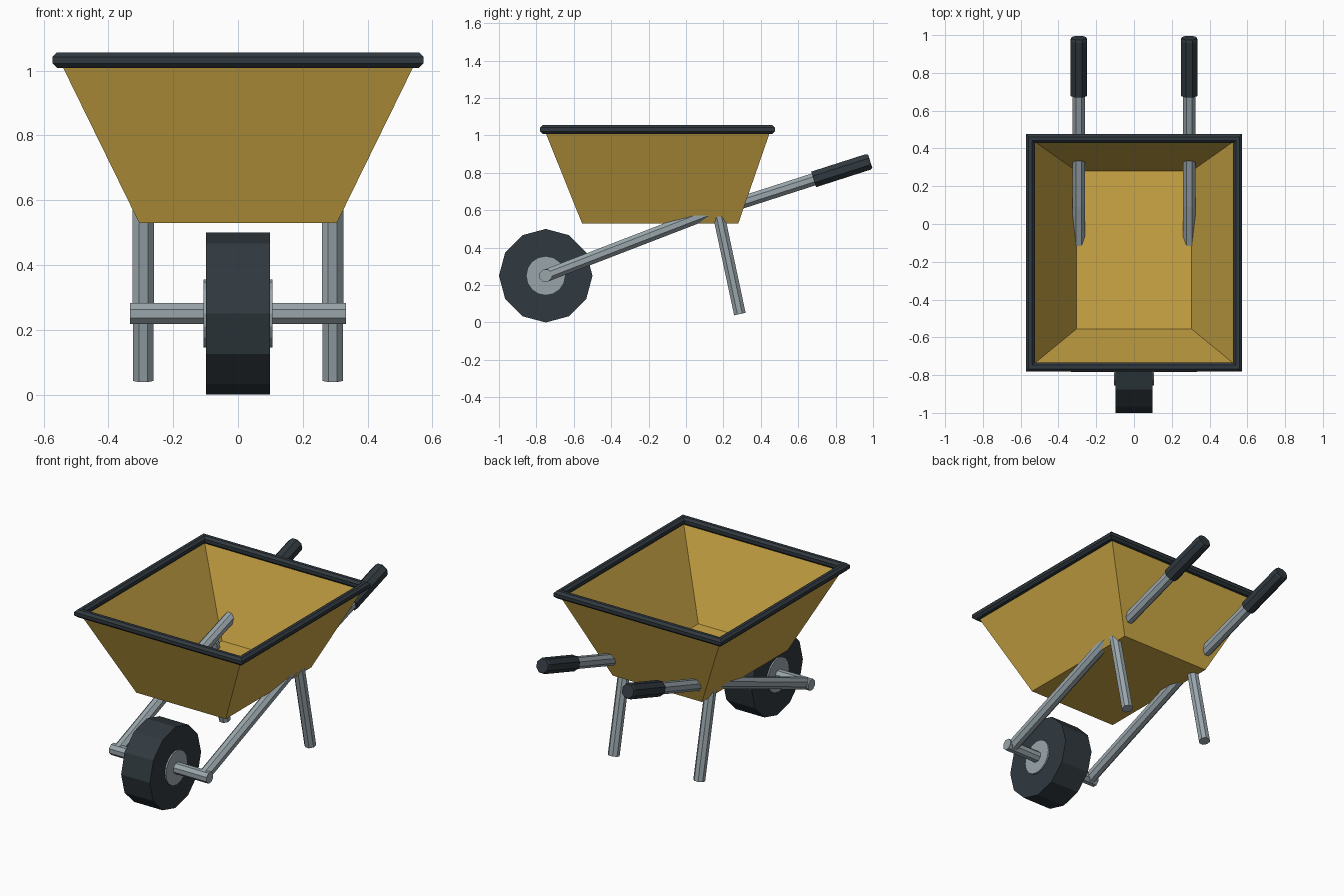
import bpy, bmesh
from math import cos, sin, pi
from mathutils import Vector

cube = bpy.data.objects.get("Cube")
if cube:
    bpy.data.objects.remove(cube, do_unlink=True)


def material(name, rgb):
    m = bpy.data.materials.new(name)
    m.use_nodes = True
    m.diffuse_color = (*rgb, 1)
    m.node_tree.nodes["Principled BSDF"].inputs["Base Color"].default_value = (*rgb, 1)
    return m


YELLOW = material("yellow paint", (0.61, 0.39, 0.06))
STEEL = material("grey steel", (0.32, 0.38, 0.41))
RUBBER = material("dark rubber", (0.030, 0.041, 0.050))


def finish(name, bm, mat):
    mesh = bpy.data.meshes.new(name)
    bmesh.ops.recalc_face_normals(bm, faces=bm.faces)
    bm.to_mesh(mesh)
    bm.free()
    mesh.materials.append(mat)
    obj = bpy.data.objects.new(name, mesh)
    bpy.context.collection.objects.link(obj)
    return obj


def bridge(bm, a, b):
    n = len(a)
    for i in range(n):
        j = (i + 1) % n
        bm.faces.new((a[i], a[j], b[j], b[i]))


def tube(name, path, radii, mat, sides=8, phase=0.5):
    """Capped tube along a path, one radius per point."""
    bm = bmesh.new()
    path = [Vector(p) for p in path]
    rings = []
    for k, p in enumerate(path):
        steps = [path[i + 1] - path[i] for i in (k - 1, k) if 0 <= i < len(path) - 1]
        t = sum((s.normalized() for s in steps), Vector()).normalized()
        side = Vector((1, 0, 0)) if abs(t.x) < 0.5 else Vector((0, 1, 0))
        up = t.cross(side)
        angles = [2 * pi * (i + phase) / sides for i in range(sides)]
        rings.append([bm.verts.new(p + radii[k] * (side * cos(a) + up * sin(a)))
                      for a in angles])
    for a, b in zip(rings, rings[1:]):
        bridge(bm, a, b)
    bm.faces.new(rings[0])
    bm.faces.new(rings[-1])
    return finish(name, bm, mat)


CORNERS = [(-1, -1), (1, -1), (1, 1), (-1, 1)]

# Open tray: floor and four sloping walls
bm = bmesh.new()
loops = []
for half_x, front, back, z in ((0.305, -0.556, 0.28, 0.53), (0.55, -0.757, 0.453, 1.03)):
    loops.append([bm.verts.new((sx * half_x, back if sy > 0 else front, z))
                  for sx, sy in CORNERS])
bridge(bm, *loops)
bm.faces.new(loops[0])
finish("tray", bm, YELLOW)

# Mitred rim around the tray opening
bm = bmesh.new()
rings = []
for sx, sy in CORNERS:
    ring = []
    for i in range(8):
        a = 2 * pi * (i + 0.5) / 8
        out = 0.0255 * cos(a)
        y = 0.452 if sy > 0 else -0.757
        ring.append(bm.verts.new((sx * (0.549 + out), y + sy * out, 1.032 + 0.0255 * sin(a))))
    rings.append(ring)
for k in range(4):
    bridge(bm, rings[k], rings[(k + 1) % 4])
finish("tray_rim", bm, RUBBER)

# Wheel, hub and axle
HUB_Y, HUB_Z = -0.75, 0.25
for name, half, r, mat, sides, phase in (
        ("wheel_tyre", 0.098, 0.25, RUBBER, 12, 0),
        ("wheel_hub", 0.107, 0.105, STEEL, 16, 0),
        ("axle", 0.333, 0.035, STEEL, 8, 0.5)):
    tube(name, [(-half, HUB_Y, HUB_Z), (half, HUB_Y, HUB_Z)], [r, r], mat, sides, phase)

# Rails, grips and legs on both sides
for label, s in (("left", 1), ("right", -1)):
    x = 0.292 * s
    bend = Vector((x, 0.1, 0.578))
    tip = Vector((x, 0.985, 0.862))
    tube(label + "_rail", [(x, HUB_Y, HUB_Z), bend, bend.lerp(tip, 0.95)],
         [0.036] * 3, STEEL)
    tube(label + "_grip", [bend.lerp(tip, 0.658), bend.lerp(tip, 0.985), tip],
         [0.047, 0.047, 0.041], RUBBER)
    tube(label + "_leg", [(x, 0.288, 0.045), (x, 0.175, 0.575)], [0.034] * 2, STEEL)
